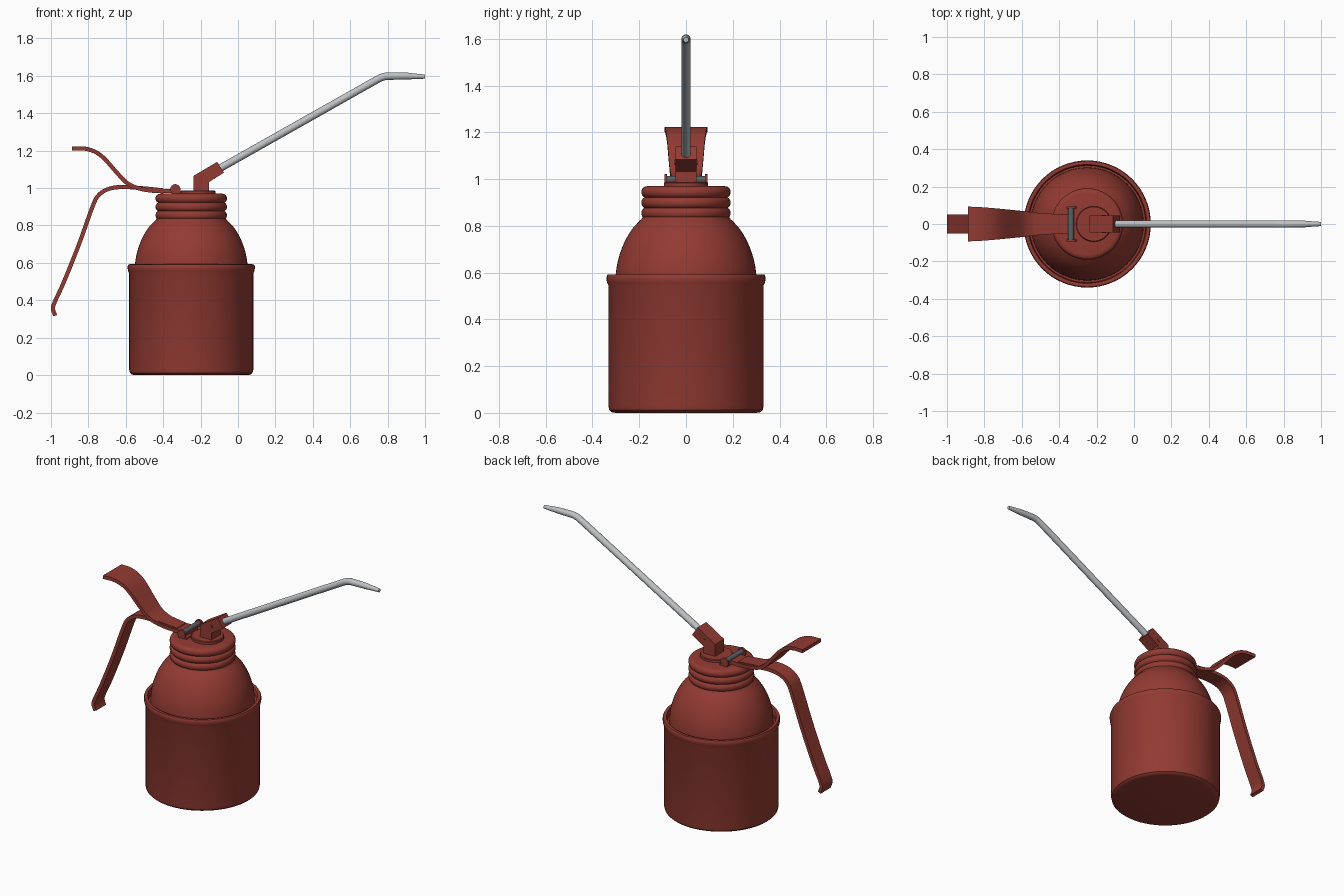
import bpy, bmesh, math
from mathutils import Vector

if "Cube" in bpy.data.objects:
    bpy.data.objects.remove(bpy.data.objects["Cube"])

AXIS = -0.25  # x of the can's centre line


def material(name, rgb):
    m = bpy.data.materials.new(name)
    m.diffuse_color = (*rgb, 1)
    m.use_nodes = True
    m.node_tree.nodes["Principled BSDF"].inputs["Base Color"].default_value = m.diffuse_color
    return m


RED = material("oxide red", (0.29, 0.043, 0.032))
SILVER = material("silver", (0.52, 0.54, 0.56))
DARK = material("dark steel", (0.10, 0.12, 0.13))


def finish(bm, name, mat, angle=35):
    bmesh.ops.recalc_face_normals(bm, faces=bm.faces)
    me = bpy.data.meshes.new(name)
    bm.to_mesh(me)
    bm.free()
    ob = bpy.data.objects.new(name, me)
    bpy.context.collection.objects.link(ob)
    me.materials.append(mat)
    bpy.ops.object.select_all(action='DESELECT')
    ob.select_set(True)
    bpy.context.view_layer.objects.active = ob
    bpy.ops.object.shade_smooth_by_angle(angle=math.radians(angle))
    return ob


def sweep_rings(bm, rings):
    """Skin a list of equally sized vertex rings and cap both ends."""
    rings = [[bm.verts.new(p) for p in r] for r in rings]
    n = len(rings[0])
    for a, b in zip(rings, rings[1:]):
        for i in range(n):
            bm.faces.new((a[i], a[(i + 1) % n], b[(i + 1) % n], b[i]))
    bm.faces.new(rings[0])
    bm.faces.new(rings[-1])


def lathe(name, profile, mat=RED, cx=AXIS, n=64):
    bm = bmesh.new()
    sweep_rings(bm, [[(cx + r * math.cos(2 * math.pi * i / n),
                       r * math.sin(2 * math.pi * i / n), z) for i in range(n)]
                     for r, z in profile])
    return finish(bm, name, mat)


def rod(name, path, mat, n=20):
    """Round bar in the xz plane; path holds (x, y, z, radius)."""
    bm = bmesh.new()
    pts = [Vector(p[:3]) for p in path]
    rings = []
    for i, p in enumerate(pts):
        t = (pts[min(i + 1, len(pts) - 1)] - pts[max(i - 1, 0)]).normalized()
        u = Vector((0, 1, 0)) if abs(t.y) < 0.9 else Vector((1, 0, 0))
        v = t.cross(u).normalized()
        rings.append([p + path[i][3] * (u * math.cos(a) + v * math.sin(a))
                      for a in (2 * math.pi * k / n for k in range(n))])
    sweep_rings(bm, rings)
    return finish(bm, name, mat)


def smooth_path(pts, steps=5):
    """Catmull-Rom interpolation of tuples."""
    pts = [Vector(p) for p in pts]
    ext = [2 * pts[0] - pts[1]] + pts + [2 * pts[-1] - pts[-2]]
    out = []
    for a, b, c, d in zip(ext, ext[1:], ext[2:], ext[3:]):
        for s in range(steps):
            t = s / steps
            out.append(0.5 * (2 * b + (c - a) * t + (2 * a - 5 * b + 4 * c - d) * t * t
                              + (3 * b - a - 3 * c + d) * t ** 3))
    return out + [pts[-1]]


def strap(name, pts, thick=0.022):
    """Bent flat strip; pts hold (x, z, half width)."""
    path = smooth_path(pts)
    bm = bmesh.new()
    rings = []
    for i, p in enumerate(path):
        t = path[min(i + 1, len(path) - 1)] - path[max(i - 1, 0)]
        nx, nz = Vector((-t.y, t.x)).normalized() * thick / 2
        w = p.z
        rings.append([(p.x + s * nx, y, p.y + s * nz)
                      for s, y in ((1, -w), (1, w), (-1, w), (-1, -w))])
    sweep_rings(bm, rings)
    return finish(bm, name, RED)


def extrude_y(name, outline, half):
    bm = bmesh.new()
    sweep_rings(bm, [[(x, y, z) for x, z in outline] for y in (-half, half)])
    return finish(bm, name, RED)


# Cup with a rolled lip that stands clear of the dome
lathe("cup", [(0.30, 0), (0.318, 0.003), (0.328, 0.012), (0.332, 0.03), (0.332, 0.545),
              (0.337, 0.555), (0.340, 0.57), (0.340, 0.582), (0.336, 0.591), (0.328, 0.593),
              (0.318, 0.59), (0.314, 0.58), (0.312, 0.56), (0.29, 0.56)])

# Domed shoulder
lathe("shoulder", smooth_path([(0.302, 0.555), (0.300, 0.60), (0.289, 0.66), (0.266, 0.725),
                               (0.235, 0.78), (0.205, 0.815), (0.188, 0.832), (0.18, 0.85)], 3))

# Ribbed screw collar: three rounded ridges and a flat top
collar = [(0.17, 0.825)]
for k in range(3):
    z0 = 0.832 + 0.045 * k
    collar += [(0.178 + 0.013 * math.sin(math.pi * s / 8) ** 0.6, z0 + 0.045 * s / 8)
               for s in range(0 if k == 0 else 1, 9)]
lathe("collar", collar + [(0.165, 0.970)])

# Raised cap disc under the spout block
lathe("cap_disc", [(0.095, 0.96), (0.095, 0.984), (0.091, 0.988)], cx=-0.215)

# Angled spout block with a cross rivet
extrude_y("spout_block", [(-0.238, 0.975), (-0.238, 1.065), (-0.112, 1.14),
                          (-0.075, 1.083), (-0.155, 1.032), (-0.155, 0.975)], 0.045)
rod("block_rivet", [(-0.16, -0.049, 1.072, 0.011), (-0.16, 0.049, 1.072, 0.011)], RED)

# Spout tube with bent, tapered tip
rod("spout", [(-0.11, 0, 1.098, 0.02), (0.74, 0, 1.578, 0.02), (0.765, 0, 1.591, 0.02),
              (0.79, 0, 1.598, 0.02), (0.82, 0, 1.599, 0.02), (0.91, 0, 1.599, 0.018),
              (0.93, 0, 1.598, 0.016), (1.0, 0, 1.596, 0.011)], SILVER)

# Thumb lever, flaring towards its free end
strap("thumb_lever", [(-0.32, 0.985, 0.050), (-0.43, 0.984, 0.054), (-0.52, 0.996, 0.060),
                      (-0.59, 1.025, 0.068), (-0.65, 1.085, 0.074), (-0.71, 1.153, 0.080),
                      (-0.76, 1.192, 0.085), (-0.82, 1.211, 0.090), (-0.888, 1.212, 0.093)])

# Finger handle, bending down to a small hooked end
strap("finger_handle", [(-0.40, 0.988, 0.045), (-0.50, 0.998, 0.05), (-0.61, 1.006, 0.05),
                        (-0.69, 0.996, 0.05), (-0.745, 0.962, 0.05), (-0.778, 0.90, 0.05),
                        (-0.85, 0.70, 0.05), (-0.93, 0.50, 0.05), (-0.978, 0.395, 0.05),
                        (-0.989, 0.355, 0.05), (-0.977, 0.318, 0.05)])

# Hinge: dark pin held by two round ears on a bracket foot
rod("hinge_pin", [(-0.337, -0.085, 0.998, 0.016), (-0.337, 0.085, 0.998, 0.016)], DARK)
for side, label in ((-1, "front"), (1, "back")):
    rod(f"hinge_ear_{label}", [(-0.335, side * 0.082, 0.994, 0.027),
                               (-0.335, side * 0.093, 0.994, 0.027)], RED, 24)
extrude_y("hinge_foot", [(-0.355, 0.96), (-0.355, 0.978), (-0.30, 0.978), (-0.30, 0.96)], 0.092)
